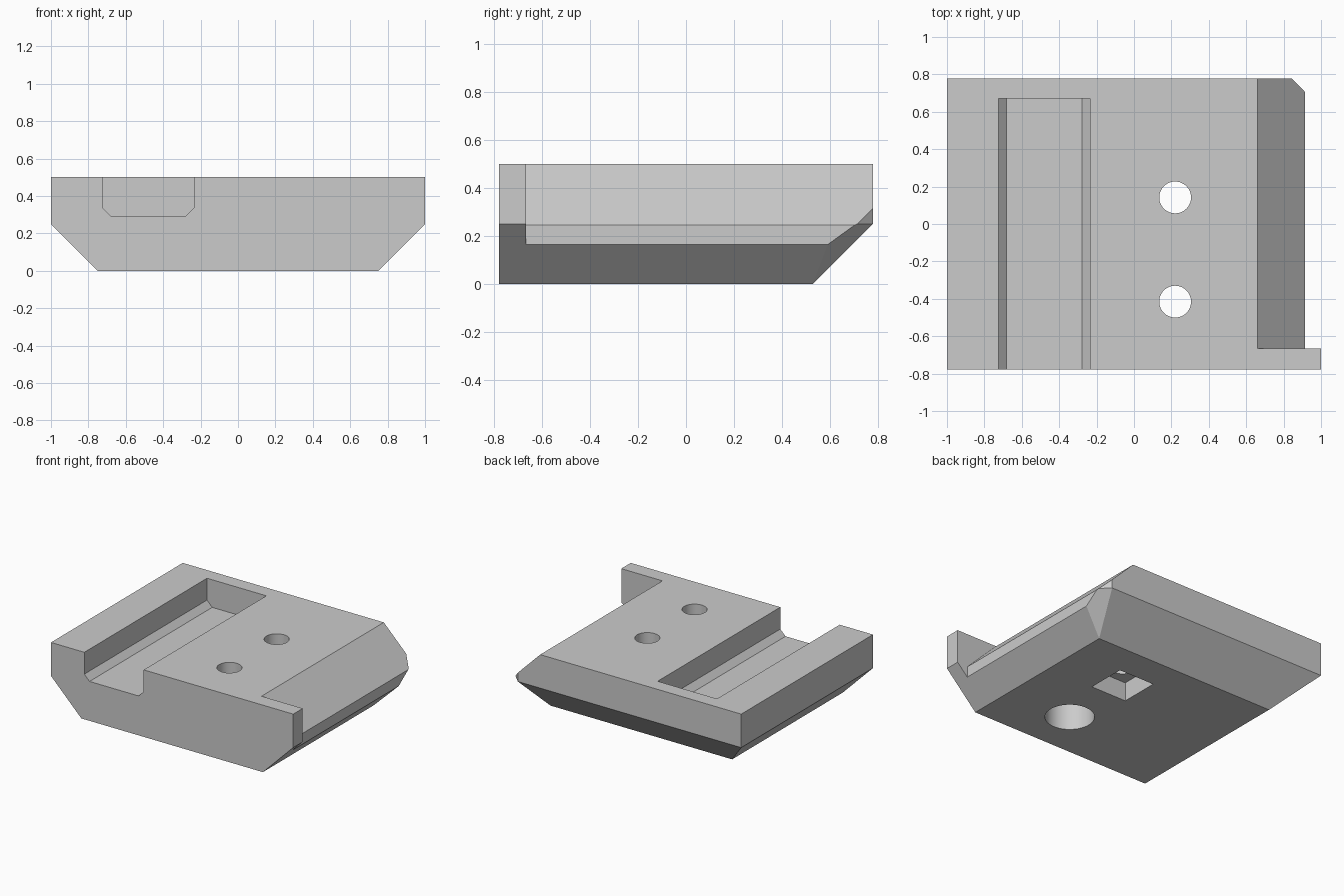
import bpy, bmesh, math
from mathutils import Vector

if "Cube" in bpy.data.objects:
    bpy.data.objects.remove(bpy.data.objects["Cube"])

grey = bpy.data.materials.new("plain grey")
grey.diffuse_color = (0.6, 0.6, 0.6, 1)
grey.use_nodes = True
grey.node_tree.nodes["Principled BSDF"].inputs["Base Color"].default_value = grey.diffuse_color


def make_object(name, bm):
    bmesh.ops.recalc_face_normals(bm, faces=bm.faces)
    mesh = bpy.data.meshes.new(name)
    bm.to_mesh(mesh)
    bm.free()
    mesh.materials.append(grey)
    ob = bpy.data.objects.new(name, mesh)
    bpy.context.collection.objects.link(ob)
    return ob


def extrude_profile(points, y0, y1):
    """Extrude an x-z outline from y0 to y1."""
    bm = bmesh.new()
    face = bm.faces.new([bm.verts.new((x, y0, z)) for x, z in points])
    ext = bmesh.ops.extrude_face_region(bm, geom=[face])
    moved = [g for g in ext["geom"] if isinstance(g, bmesh.types.BMVert)]
    bmesh.ops.translate(bm, verts=moved, vec=(0, y1 - y0, 0))
    return bm


def slice_off(bm, point, normal):
    """Remove everything beyond a plane and cap the cut."""
    geom = bm.verts[:] + bm.edges[:] + bm.faces[:]
    cut = bmesh.ops.bisect_plane(bm, geom=geom, dist=1e-6, plane_co=point,
                                 plane_no=Vector(normal).normalized(), clear_outer=True)
    edges = [g for g in cut["geom_cut"] if isinstance(g, bmesh.types.BMEdge)]
    bmesh.ops.holes_fill(bm, edges=edges, sides=0)


def cylinder(name, x, y, r, z0, z1, sides=48):
    turn = 2 * math.pi / sides
    bm = bmesh.new()
    face = bm.faces.new([bm.verts.new((x + r * math.cos(i * turn), y + r * math.sin(i * turn), z0))
                         for i in range(sides)])
    ext = bmesh.ops.extrude_face_region(bm, geom=[face])
    moved = [g for g in ext["geom"] if isinstance(g, bmesh.types.BMVert)]
    bmesh.ops.translate(bm, verts=moved, vec=(0, 0, z1 - z0))
    return make_object(name, bm)


# Block with bevelled underside on the left, right and back
FRONT, BACK = -0.777, 0.777
bm = extrude_profile([(-1, 0.5), (-1, 0.25), (-0.75, 0), (0.75, 0), (1, 0.25), (1, 0.5)], FRONT, BACK)
slice_off(bm, (0, BACK, 0.25), (0, 1, -1))
# Clipped back right corner: upright facet and the facet tapering below it
slice_off(bm, (0.845, BACK, 0.25), (1, 1, 0))
slice_off(bm, (0.75, 0.527, 0), (1, 1, -1.38))
block = make_object("block", bm)

X, HOLE_Y, NUT_Y = 0.22, -0.415, 0.142
cutters = [
    # Sloped right side behind the front lip
    make_object("side_cutter", extrude_profile(
        [(0.56, 0.6), (0.915, 0.245), (0.915, -0.1), (1.2, -0.1), (1.2, 0.6)], -0.665, 1)),
    # Long groove open at the front
    make_object("groove_cutter", extrude_profile(
        [(-0.725, 0.6), (-0.725, 0.337), (-0.682, 0.294), (-0.278, 0.294),
         (-0.235, 0.337), (-0.235, 0.6)], -1, 0.67)),
    # Square nut pocket underneath
    make_object("nut_pocket_cutter", extrude_profile(
        [(X - 0.147, -0.1), (X + 0.147, -0.1), (X + 0.147, 0.14), (X - 0.147, 0.14)],
        NUT_Y - 0.147, NUT_Y + 0.147)),
    # Round counterbore and the two through holes
    cylinder("counterbore_cutter", X, HOLE_Y, 0.168, -0.1, 0.25),
    cylinder("front_hole_cutter", X, HOLE_Y, 0.085, -0.2, 0.7),
    cylinder("back_hole_cutter", X, NUT_Y, 0.085, -0.2, 0.7),
]
bpy.context.view_layer.objects.active = block
block.select_set(True)
for c in cutters:
    c.select_set(False)
    mod = block.modifiers.new(c.name, "BOOLEAN")
    mod.operation, mod.solver, mod.object = "DIFFERENCE", "EXACT", c
    bpy.ops.object.modifier_apply(modifier=mod.name)
for c in cutters:
    bpy.data.objects.remove(c)

bpy.ops.object.shade_smooth_by_angle(angle=math.radians(20))
